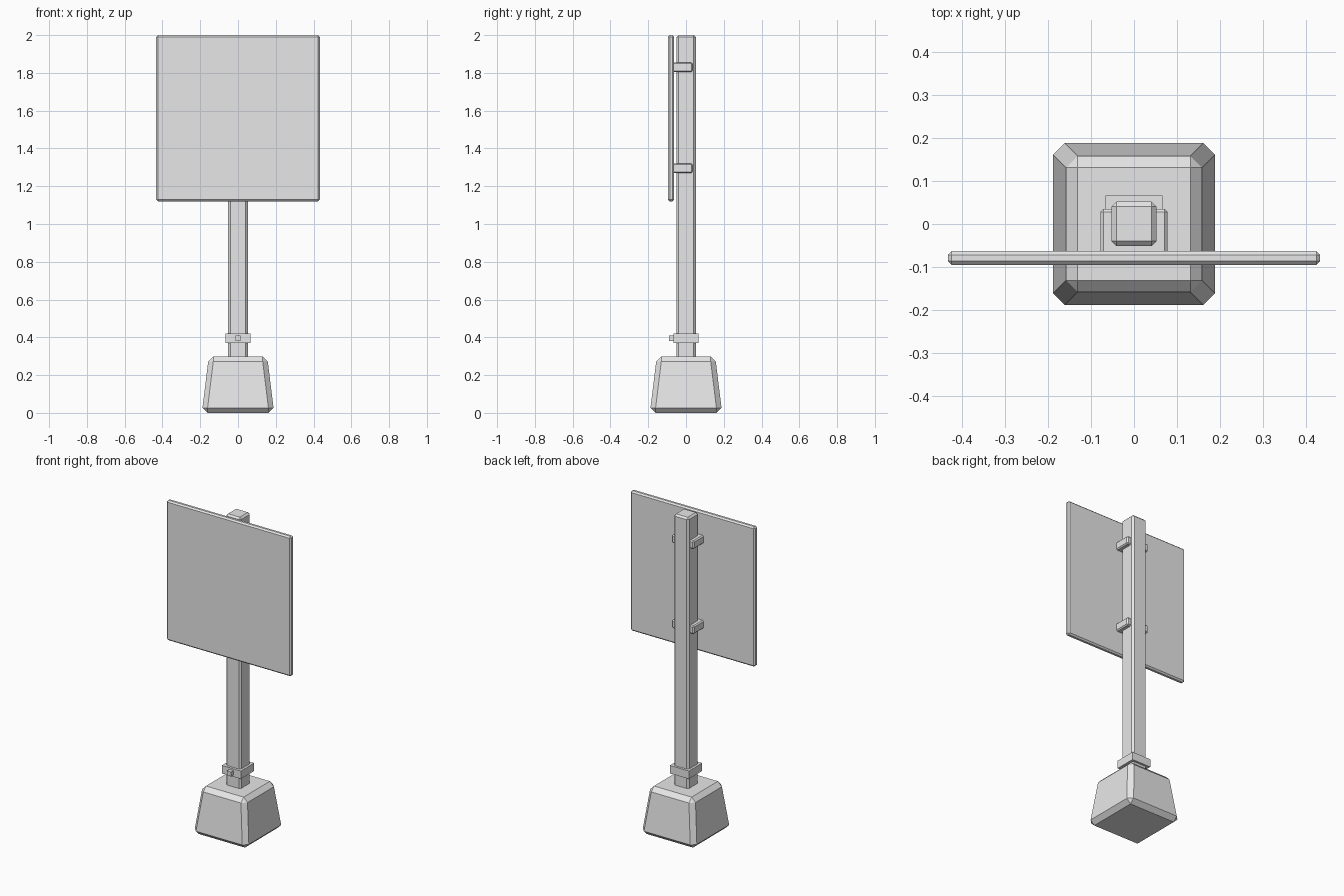
import bpy
import bmesh
from itertools import product

if "Cube" in bpy.data.objects:
    bpy.data.objects.remove(bpy.data.objects["Cube"], do_unlink=True)

grey = bpy.data.materials.new("plain grey")
grey.use_nodes = True
grey.diffuse_color = (0.8, 0.8, 0.8, 1)
grey.node_tree.nodes["Principled BSDF"].inputs["Base Color"].default_value = (0.8, 0.8, 0.8, 1)


def block(name, x, y, z, chamfer=0.0, taper=0.0):
    """Chamfered box between (min, max) ranges; taper pulls the top in on each side."""
    bm = bmesh.new()
    c = chamfer
    for i, j, k in product((0, 1), repeat=3):
        sx, sy, sz = 1 - 2 * i, 1 - 2 * j, 1 - 2 * k
        px, py, pz = x[i] + sx * taper * k, y[j] + sy * taper * k, z[k]
        corner = [(px + sx * c, py + sy * c, pz),
                  (px, py + sy * c, pz + sz * c),
                  (px + sx * c, py, pz + sz * c)]
        for co in corner if c else corner[:1]:
            bm.verts.new(co)
    bmesh.ops.convex_hull(bm, input=bm.verts[:])
    bmesh.ops.dissolve_limit(bm, angle_limit=0.01, verts=bm.verts[:], edges=bm.edges[:])
    bmesh.ops.recalc_face_normals(bm, faces=bm.faces[:])
    mesh = bpy.data.meshes.new(name)
    bm.to_mesh(mesh)
    bm.free()
    mesh.materials.append(grey)
    obj = bpy.data.objects.new(name, mesh)
    bpy.context.scene.collection.objects.link(obj)
    return obj


# Weighted foot and post
block("base", (-0.188, 0.188), (-0.188, 0.188), (0, 0.298), 0.027, 0.03)
block("post", (-0.052, 0.052), (-0.051, 0.052), (0.26, 2.0), 0.011)

# Collar with its front bolt
block("collar", (-0.066, 0.066), (-0.066, 0.066), (0.37, 0.42))
block("collar_bolt", (-0.014, 0.014), (-0.09, -0.06), (0.381, 0.409))

# Sign board and the two brackets that hold it
block("sign_board", (-0.433, 0.433), (-0.095, -0.063), (1.12, 2.0), 0.009)
for name, height in (("lower_bracket", 1.295), ("upper_bracket", 1.83)):
    block(name, (-0.078, 0.078), (-0.072, 0.035), (height - 0.026, height + 0.026), 0.007)
